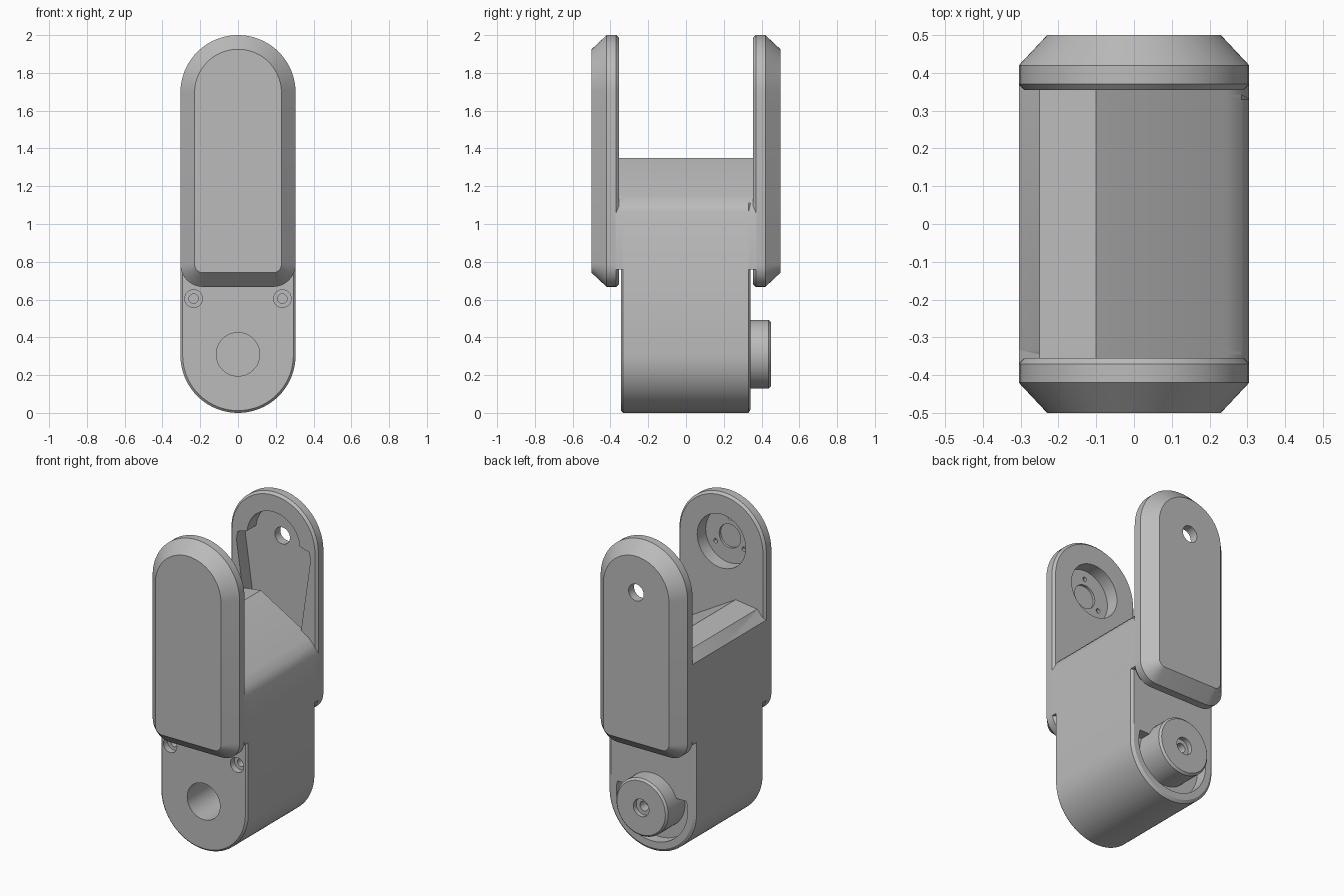
import bpy, bmesh
from math import cos, sin, radians

cube = bpy.data.objects.get("Cube")
if cube:
    bpy.data.objects.remove(cube, do_unlink=True)

grey = bpy.data.materials.new("plain_grey")
grey.use_nodes = True
COLOR = (0.50, 0.50, 0.50, 1)
grey.diffuse_color = COLOR
bsdf = next(n for n in grey.node_tree.nodes if n.type == 'BSDF_PRINCIPLED')
bsdf.inputs["Base Color"].default_value = COLOR
bsdf.inputs["Roughness"].default_value = 0.6

HALF = 0.305      # half width of the link
LOW, HIGH = 0.31, 1.695   # heights of the two pivots


def arc(cx, cz, r, start, end, steps):
    return [(cx + r * cos(radians(start + (end - start) * i / steps)),
             cz + r * sin(radians(start + (end - start) * i / steps)))
            for i in range(steps + 1)]


def circle(cx, cz, r, steps=48):
    return arc(cx, cz, r, 0, 360, steps)[:-1]


def loft(name, rings):
    """Solid through (profile, y) rings; every profile has the same point count."""
    bm = bmesh.new()
    loops = [[bm.verts.new((x, y, z)) for x, z in prof] for prof, y in rings]
    n = len(loops[0])
    for a, b in zip(loops, loops[1:]):
        for i in range(n):
            j = (i + 1) % n
            bm.faces.new((a[i], a[j], b[j], b[i]))
    bm.faces.new(loops[0])
    bm.faces.new(loops[-1])
    bmesh.ops.recalc_face_normals(bm, faces=bm.faces[:])
    mesh = bpy.data.meshes.new(name)
    bm.to_mesh(mesh)
    bm.free()
    mesh.materials.append(grey)
    obj = bpy.data.objects.new(name, mesh)
    bpy.context.collection.objects.link(obj)
    return obj


def select(obj):
    bpy.ops.object.select_all(action='DESELECT')
    obj.select_set(True)
    bpy.context.view_layer.objects.active = obj


def cut(obj, profile, y0, y1):
    """Cut a straight pocket with the given outline."""
    tool = loft("cutter", [(profile, y0), (profile, y1)])
    tool.hide_render = True
    mod = obj.modifiers.new("pocket", 'BOOLEAN')
    mod.operation, mod.solver, mod.object = 'DIFFERENCE', 'EXACT', tool
    select(obj)
    bpy.ops.object.modifier_apply(modifier=mod.name)
    bpy.data.objects.remove(tool, do_unlink=True)


def smooth(obj):
    select(obj)
    bpy.ops.object.shade_smooth_by_angle(angle=radians(25))


def cheek_profile(d):
    corner = 0.12
    side, base = HALF - corner, 0.667 + corner
    return (arc(0, HIGH, HALF - d, 0, 180, 40)
            + arc(-side, base, corner - d, 180, 270, 8)
            + arc(side, base, corner - d, 270, 360, 8))


def roof(d):
    # asymmetric ridge between the cheeks
    return [(HALF - d, 1.06), (0.285, 1.11), (0.245, 1.15), (-0.1, 1.35),
            (-0.25, 1.33), (-HALF + d, 1.27)]


def body_profile(d):
    return roof(d) + arc(0, HALF, HALF - d, 180, 360, 40)


# Lower body with rounded foot
body = loft("body", [(body_profile(0.012), -0.345), (body_profile(0), -0.333),
                     (body_profile(0), 0.33), (body_profile(0.018), 0.342)])
cut(body, circle(0, LOW, 0.115), -0.5, -0.05)
for side in (-1, 1):
    cut(body, circle(side * 0.235, 0.605, 0.047, 24), -0.5, -0.305)
    cut(body, circle(side * 0.235, 0.605, 0.025, 24), -0.5, -0.25)
# Half-round groove around the pivot knob
cut(body, arc(0, LOW, 0.25, 165, 375, 40), 0.27, 0.5)
smooth(body)

# Block joining the cheeks
block_profile = roof(0) + [(-HALF, 0.76), (HALF, 0.76)]
smooth(loft("cheek_bridge", [(block_profile, -0.372), (block_profile, 0.372)]))


# Fork cheeks
def cheek(name, side):
    steps = [(0.075, 0.5), (0, 0.42), (0, 0.37), (0.014, 0.355)]
    return loft(name, [(cheek_profile(d), side * y) for d, y in steps])


front = cheek("front_cheek", -1)
cut(front, circle(0, HIGH, 0.17), -0.44, -0.3)
cut(front, circle(0, HIGH, 0.075), -0.455, -0.3)
for k in range(3):
    a = radians(90 + 120 * k)
    cut(front, circle(0.115 * cos(a), HIGH + 0.115 * sin(a), 0.014, 16), -0.46, -0.3)
smooth(front)

back = cheek("back_cheek", 1)
socket = (arc(0, HIGH, 0.185, 5, 175, 32)
          + [(-0.25, 1.69), (-0.26, 1.64), (-0.18, 1.08),
             (0.18, 1.08), (0.26, 1.64), (0.25, 1.69)])
cut(back, socket, 0.3, 0.445)
cut(back, circle(0, HIGH, 0.053, 32), 0.3, 0.6)
smooth(back)

# Pivot knob
knob = loft("pivot_knob", [(circle(0, LOW, r), y) for r, y in
                           [(0.182, 0.26), (0.182, 0.438), (0.17, 0.45)]])
cut(knob, circle(0, LOW, 0.055, 32), 0.42, 0.5)
cut(knob, circle(0, LOW, 0.03, 32), 0.36, 0.5)
smooth(knob)
